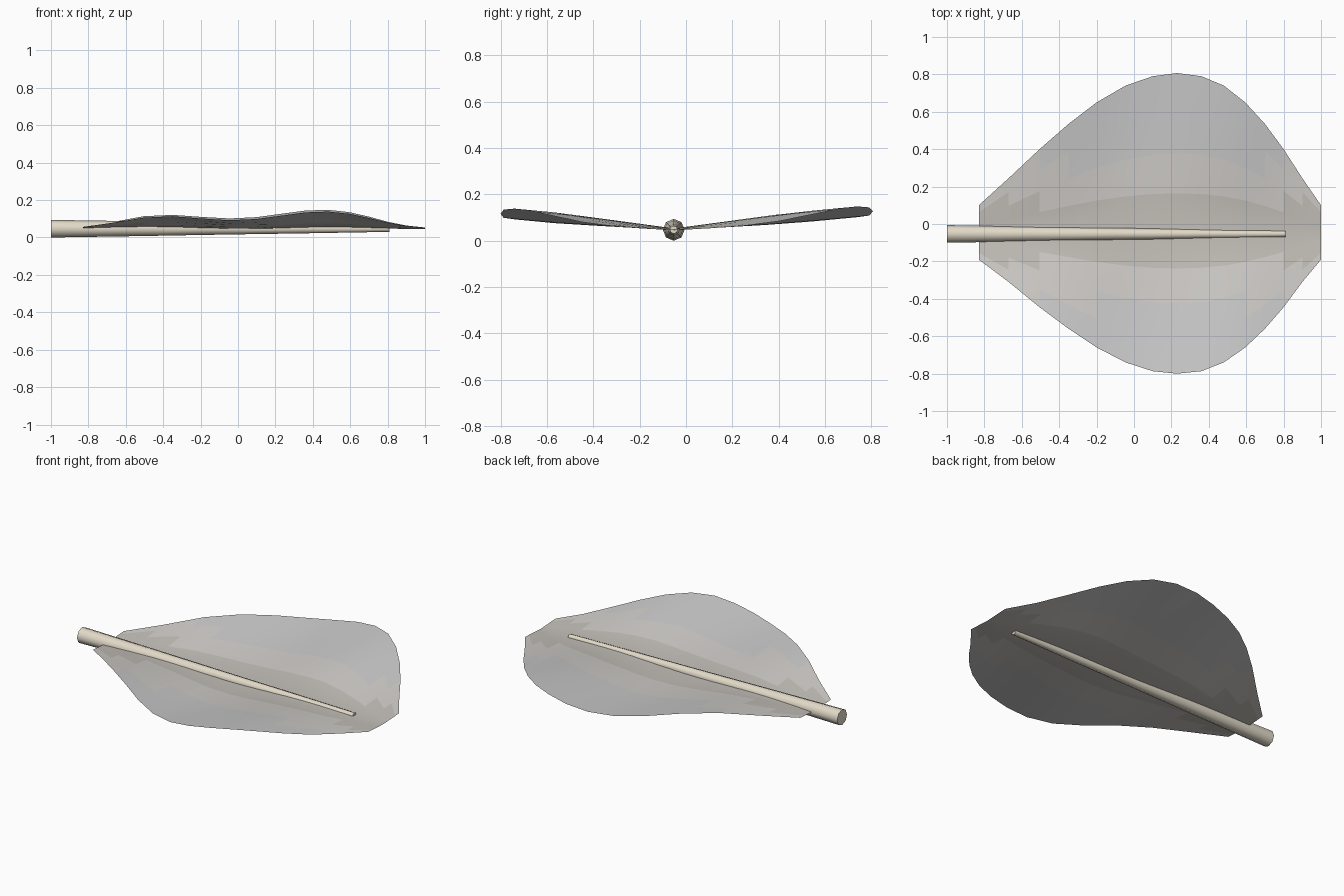
import bpy, bmesh, math

if "Cube" in bpy.data.objects:
    bpy.data.objects.remove(bpy.data.objects["Cube"])

AXIS_Y = -0.05


def material(name, rgb):
    m = bpy.data.materials.new(name)
    m.diffuse_color = (*rgb, 1)
    m.use_nodes = True
    m.node_tree.nodes["Principled BSDF"].inputs["Base Color"].default_value = m.diffuse_color
    return m


def finish(bm, name, mats, angle):
    bmesh.ops.recalc_face_normals(bm, faces=bm.faces)
    # keep the top of open sheets facing up
    if any(e.is_boundary for e in bm.edges) and sum(f.normal.z for f in bm.faces) < 0:
        bmesh.ops.reverse_faces(bm, faces=bm.faces)
    me = bpy.data.meshes.new(name)
    bm.to_mesh(me)
    bm.free()
    ob = bpy.data.objects.new(name, me)
    bpy.context.collection.objects.link(ob)
    for m in mats:
        me.materials.append(m)
    bpy.ops.object.select_all(action='DESELECT')
    ob.select_set(True)
    bpy.context.view_layer.objects.active = ob
    bpy.ops.object.shade_smooth_by_angle(angle=math.radians(angle))
    return ob


# Vane: stations along the shaft (x, upper edge y, lower edge y)
stations = [(-.83, .10, -.19), (-.67, .245, -.31), (-.505, .40, -.445),
            (-.35, .535, -.56), (-.2, .65, -.66), (-.045, .74, -.74),
            (.1, .79, -.787), (.23, .807, -.80), (.36, .79, -.787),
            (.48, .74, -.74), (.595, .65, -.66), (.70, .535, -.56),
            (.80, .40, -.445), (.90, .245, -.31), (1.0, .10, -.19)]
SEGS = 4


def vane_z(x, d):
    # raised V with a ripple that grows toward the edges
    wave = math.cos(2 * math.pi * (x - .5) / .98)
    return .049 + .095 * d + wave * (.004 + .02 * min(1, d / .5))


bm = bmesh.new()
grid = []
for x, up, low in stations:
    row = []
    for k in range(-SEGS, SEGS + 1):
        d = ((up - AXIS_Y) if k > 0 else (AXIS_Y - low)) * abs(k) / SEGS
        row.append(bm.verts.new((x, AXIS_Y + math.copysign(d, k), vane_z(x, d))))
    grid.append(row)
for a, b in zip(grid, grid[1:]):
    for k in range(2 * SEGS):
        f = bm.faces.new((a[k], b[k], b[k + 1], a[k + 1]))
        # bands darken toward the shaft
        d = abs(f.calc_center_median().y - AXIS_Y)
        f.material_index = 0 if d < .155 else 1 if d < .37 else 2
finish(bm, "feather_vane", [material("vane_dark", (.56, .53, .49)),
                            material("vane_mid", (.64, .62, .59)),
                            material("vane_light", (.71, .70, .68))], 40)

# Shaft: tapered eight-sided quill
bm = bmesh.new()
rings = []
for x, r in [(-1, .047), (-.55, .040), (-.1, .032), (.35, .025), (.81, .017)]:
    rings.append([bm.verts.new((x, AXIS_Y - .003 + r * math.sin(i * math.pi / 4),
                                .047 + r * math.cos(i * math.pi / 4)))
                  for i in range(8)])
for a, b in zip(rings, rings[1:]):
    for i in range(8):
        j = (i + 1) % 8
        bm.faces.new((a[i], a[j], b[j], b[i]))
bm.faces.new(rings[0])
bm.faces.new(rings[-1])
finish(bm, "feather_shaft", [material("shaft", (.76, .70, .58))], 50)
